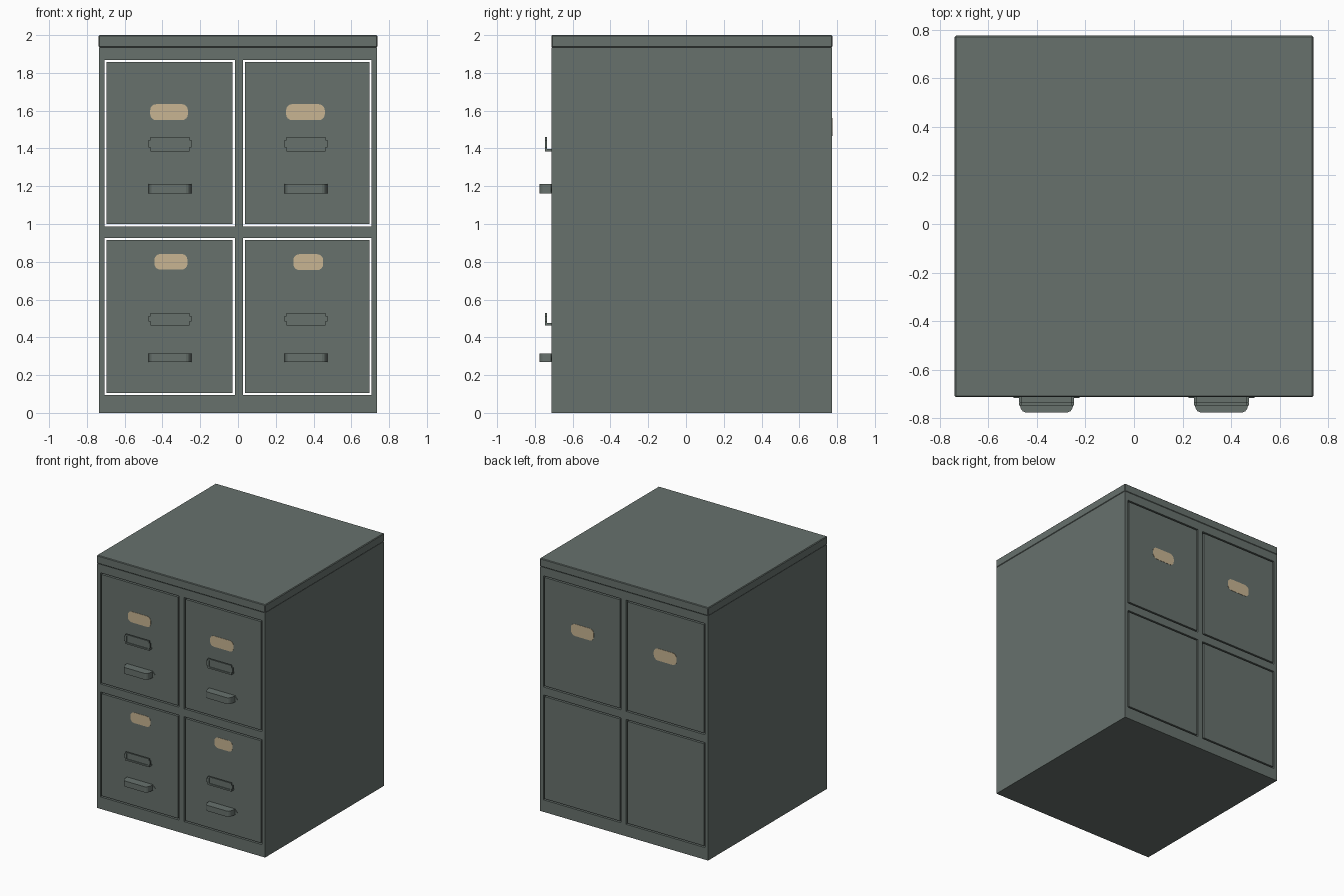
import bpy, bmesh, math
from mathutils import Vector

if "Cube" in bpy.data.objects:
    bpy.data.objects.remove(bpy.data.objects["Cube"])


def material(name, rgb):
    m = bpy.data.materials.new(name)
    m.diffuse_color = (*rgb, 1)
    m.use_nodes = True
    m.node_tree.nodes["Principled BSDF"].inputs["Base Color"].default_value = m.diffuse_color
    return m


STEEL = material("grey green steel", (0.136, 0.166, 0.152))
CREAM = material("cream paper", (0.58, 0.46, 0.29))
FRONT, BACK = -0.711, 0.773


def finish(name, bm, mat):
    bmesh.ops.recalc_face_normals(bm, faces=bm.faces)
    me = bpy.data.meshes.new(name)
    bm.to_mesh(me)
    bm.free()
    me.materials.append(mat)
    ob = bpy.data.objects.new(name, me)
    bpy.context.collection.objects.link(ob)
    return ob


def boxes(name, spans, mat=STEEL, bevel=0):
    """One object from (x0, x1, y0, y1, z0, z1) boxes."""
    bm = bmesh.new()
    for x0, x1, y0, y1, z0, z1 in spans:
        r = bmesh.ops.create_cube(bm, size=1)
        for v in r["verts"]:
            v.co = Vector((x0 + (v.co.x + .5) * (x1 - x0),
                           y0 + (v.co.y + .5) * (y1 - y0),
                           z0 + (v.co.z + .5) * (z1 - z0)))
    if bevel:
        bmesh.ops.bevel(bm, geom=bm.edges[:], offset=bevel, segments=1, affect='EDGES')
    return finish(name, bm, mat)


def prism(name, points, shift, mat=STEEL):
    """Extrude a flat outline along a vector."""
    bm = bmesh.new()
    f = bm.faces.new([bm.verts.new(p) for p in points])
    r = bmesh.ops.extrude_face_region(bm, geom=[f])
    for v in r["geom"]:
        if isinstance(v, bmesh.types.BMVert):
            v.co += Vector(shift)
    return finish(name, bm, mat)


def label(name, cx, cz, w, h, y):
    """Thin rounded paper label."""
    r, pts = h * 0.38, []
    for k, (sx, sz) in enumerate(((1, 1), (-1, 1), (-1, -1), (1, -1))):
        for i in range(5):
            a = math.pi / 2 * (k + i / 4)
            pts.append((cx + sx * (w / 2 - r) + r * math.cos(a), y,
                        cz + sz * (h / 2 - r) + r * math.sin(a)))
    prism(name, pts, (0, 0.004, 0), CREAM)


# Drawer openings
COLS = {"left": (-0.708, -0.017), "right": (0.027, 0.708)}
ROWS = {"lower": (0.095, 0.925), "upper": (0.988, 1.868)}
GAP = 0.011

# Cabinet carcass with openings running through
boxes("cabinet_frame", [
    (-0.735, -0.708, FRONT, BACK, 0, 1.935),
    (0.708, 0.735, FRONT, BACK, 0, 1.935),
    (-0.017, 0.027, FRONT, BACK, 0.095, 1.868),
    (-0.708, 0.708, FRONT, BACK, 0, 0.095),
    (-0.708, 0.708, FRONT, BACK, 0.925, 0.988),
    (-0.708, 0.708, FRONT, BACK, 1.868, 1.935)])
boxes("cabinet_top", [(-0.738, 0.738, -0.713, 0.775, 1.935, 2.0)], bevel=0.005)

# Drawers, floating in their openings with a narrow gap
for row, (z0, z1) in ROWS.items():
    for col, (x0, x1) in COLS.items():
        tag = f"{row}_{col}"
        boxes("drawer_" + tag, [(x0 + GAP, x1 - GAP, FRONT, BACK, z0 + GAP, z1 - GAP)])
        cx = -0.36 if col == "left" else 0.36

        # Label holder: open frame on a bottom ledge
        b, t = (1.385, 1.46) if row == "upper" else (0.463, 0.528)
        l, r, p, q = cx - 0.104, cx + 0.104, -0.747, -0.735
        boxes("label_holder_" + tag, [
            (l, r, p, FRONT, b, b + 0.012),
            (l, r, p, q, t - 0.010, t),
            (l, l + 0.012, p, q, b, t),
            (r - 0.012, r, p, q, b, t),
            (l + 0.01, r - 0.01, q - 0.005, q, b, t - 0.005),
            (l - 0.01, l, p, q, b + 0.02, t - 0.016),
            (r, r + 0.01, p, q, b + 0.02, t - 0.016)])

        # Pull handle: tapered outline seen from above
        b, t = (1.162, 1.212) if row == "upper" else (0.270, 0.315)
        half = [(0.114, FRONT), (0.112, -0.737), (0.106, -0.760),
                (0.098, -0.771), (0.085, -0.776)]
        outline = half + [(-x, y) for x, y in reversed(half)]
        prism("handle_" + tag, [(cx + x, y, b) for x, y in outline], (0, 0, t - b))
        # Pointed backing plate of the handle
        m = (b + t) / 2
        prism("handle_plate_" + tag,
              [(cx - 0.135, FRONT - 0.005, m), (cx - 0.11, FRONT - 0.005, b),
               (cx + 0.11, FRONT - 0.005, b), (cx + 0.135, FRONT - 0.005, m),
               (cx + 0.11, FRONT - 0.005, t), (cx - 0.11, FRONT - 0.005, t)],
              (0, 0.006, 0))

# Paper labels on the front and back
for name, cx, cz, w, h in (("upper_left", -0.365, 1.592, 0.20, 0.085),
                           ("upper_right", 0.357, 1.592, 0.205, 0.085),
                           ("lower_left", -0.355, 0.80, 0.175, 0.083),
                           ("lower_right", 0.372, 0.798, 0.158, 0.085)):
    label("front_label_" + name, cx, cz, w, h, FRONT - 0.002)
for name, cx in (("left", -0.36), ("right", 0.365)):
    label("back_label_" + name, cx, 1.513, 0.20, 0.095, BACK - 0.002)
